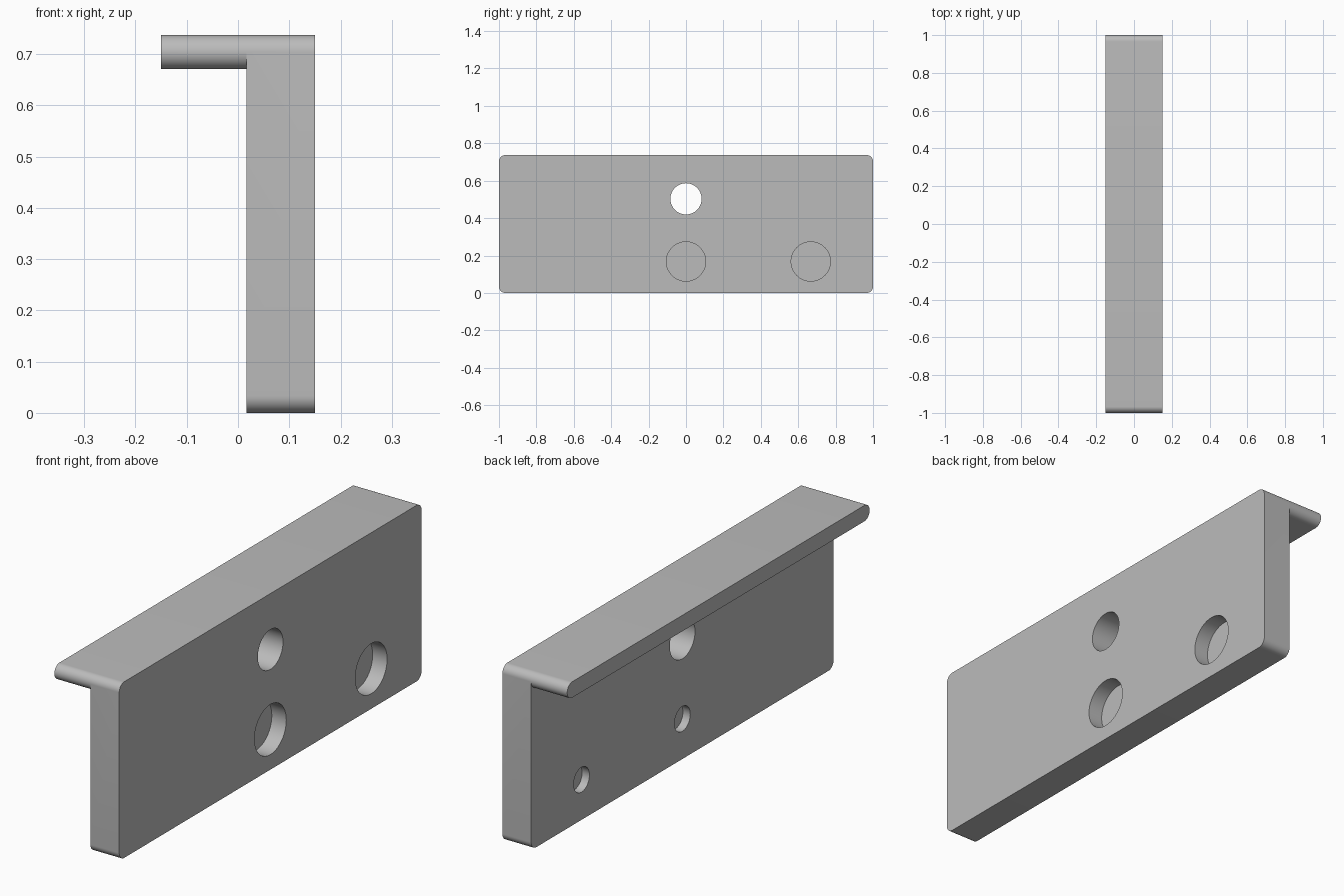
import bpy, bmesh, math

if "Cube" in bpy.data.objects:
    bpy.data.objects.remove(bpy.data.objects["Cube"], do_unlink=True)

H, R = 0.737, 0.0333                    # height, corner radius
OUTER, INNER, LIP = 0.15, 0.0167, -0.15  # x of plate faces and lip edge
SEG = 12

grey = bpy.data.materials.new("plain grey")
grey.use_nodes = True
colour = (0.5, 0.5, 0.5, 1)
grey.diffuse_color = colour
grey.node_tree.nodes["Principled BSDF"].inputs["Base Color"].default_value = colour


def arc(side, z, start):
    """Quarter circle of (y, z) points around a corner centre."""
    cy = side * (1 - R)
    angles = [math.radians(start + 90 * i / SEG) for i in range(SEG + 1)]
    return [(cy + R * math.cos(a), z + R * math.sin(a)) for a in angles]


def finish(bm, name):
    bmesh.ops.recalc_face_normals(bm, faces=bm.faces)
    mesh = bpy.data.meshes.new(name)
    bm.to_mesh(mesh)
    bm.free()
    mesh.materials.append(grey)
    obj = bpy.data.objects.new(name, mesh)
    bpy.context.collection.objects.link(obj)
    return obj


# Rounded plate and lip as one closed solid, sharing the top corners
top = arc(1, H - R, 0) + arc(-1, H - R, 90)
bottom = arc(-1, R, 180) + arc(1, R, 270)
underside = arc(-1, H - R, 180) + arc(1, H - R, 270)
plate_outline = top + bottom
lip_outline = top + underside[1:-1]

bm = bmesh.new()


def ring(points, x):
    return [bm.verts.new((x, y, z)) for y, z in points]


def bridge(a, b):
    for i in range(len(a)):
        j = (i + 1) % len(a)
        bm.faces.new((a[i], a[j], b[j], b[i]))


outer = ring(plate_outline, OUTER)
inner = ring(plate_outline, INNER)
n = len(top)
lip_root = inner[:n] + ring(underside[1:-1], INNER)
lip_end = ring(lip_outline, LIP)
bridge(outer, inner)
bridge(lip_root, lip_end)
bm.faces.new(outer)
bm.faces.new(lip_end)
bm.faces.new([inner[n - 1]] + inner[n:] + [inner[0]] + lip_root[n:][::-1])
bracket = finish(bm, "bracket_plate_with_lip")


# Holes: one through, three shallow pockets on each face
def drill(name, y, z, radius, x0, x1):
    cut = bmesh.new()
    bmesh.ops.create_cone(cut, cap_ends=True, segments=64, radius1=radius,
                          radius2=radius, depth=x1 - x0)
    for v in cut.verts:
        a, b, c = v.co
        v.co = ((x0 + x1) / 2 + c, y + a, z + b)
    cutter = finish(cut, name)
    cutter.hide_render = True
    mod = bracket.modifiers.new(name, "BOOLEAN")
    mod.operation, mod.solver, mod.object = "DIFFERENCE", "EXACT", cutter
    bpy.ops.object.select_all(action="DESELECT")
    bpy.context.view_layer.objects.active = bracket
    bracket.select_set(True)
    bpy.ops.object.modifier_apply(modifier=name)
    bpy.data.objects.remove(cutter, do_unlink=True)


drill("through_hole", 0, 0.503, 0.0835, -0.05, 0.25)
for y in (-0.667, 0, 0.667):
    drill("large_pocket", y, 0.168, 0.105, OUTER - 0.067, 0.25)
    drill("small_pocket", y, 0.168, 0.052, -0.05, INNER + 0.034)

bpy.ops.object.shade_smooth_by_angle(angle=math.radians(30))
